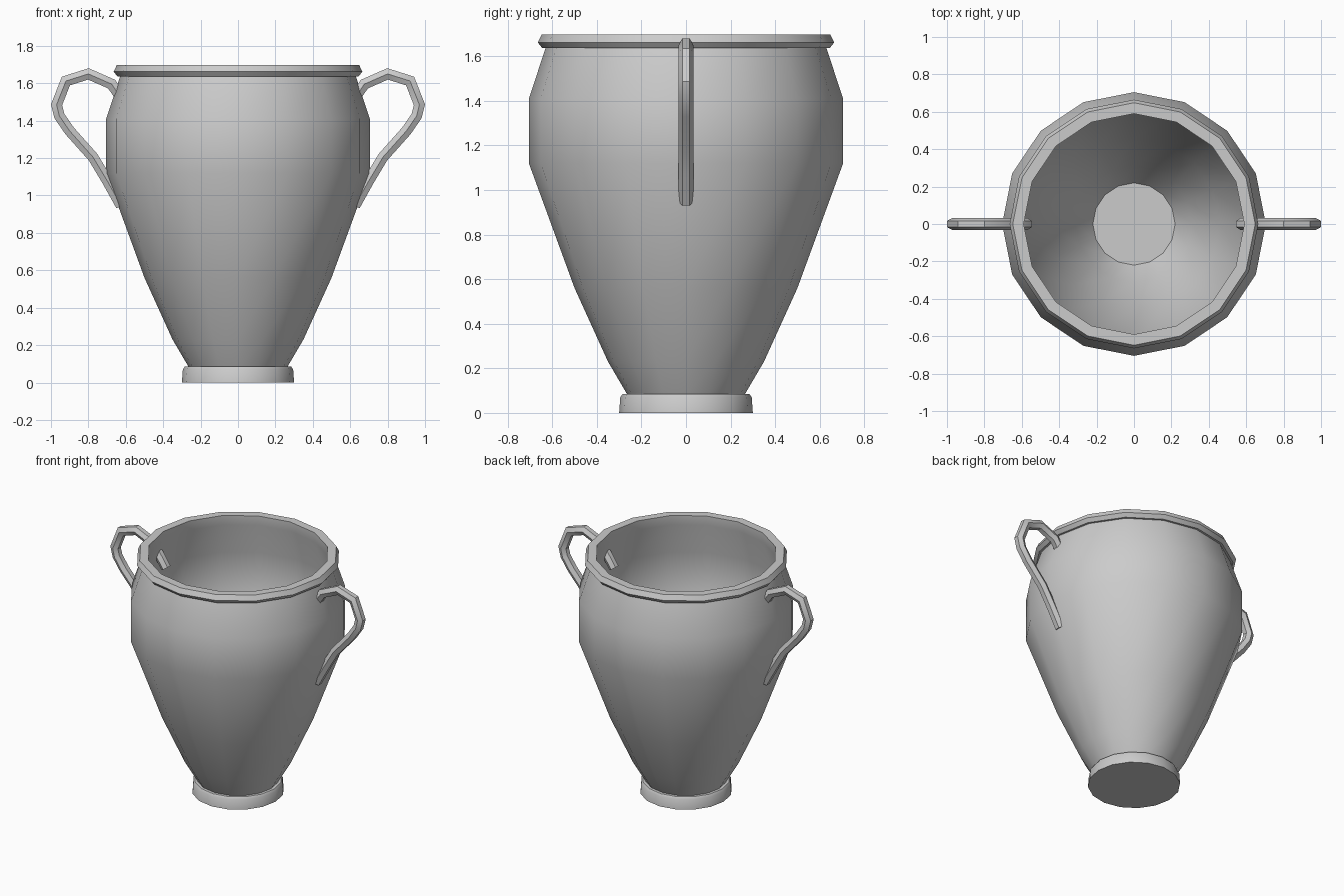
import bpy, bmesh, math
from mathutils import Vector

if "Cube" in bpy.data.objects:
    bpy.data.objects.remove(bpy.data.objects["Cube"])

SIDES = 16


def finish(name, bm, angle=35):
    bmesh.ops.recalc_face_normals(bm, faces=bm.faces)
    me = bpy.data.meshes.new(name)
    bm.to_mesh(me)
    bm.free()
    ob = bpy.data.objects.new(name, me)
    bpy.context.collection.objects.link(ob)
    bpy.ops.object.select_all(action='DESELECT')
    ob.select_set(True)
    bpy.context.view_layer.objects.active = ob
    bpy.ops.object.shade_smooth_by_angle(angle=math.radians(angle))
    return ob


def skin(bm, rings):
    # bridge consecutive closed rings and cap both ends
    loops = [[bm.verts.new(p) for p in ring] for ring in rings]
    n = len(loops[0])
    for a, b in zip(loops, loops[1:]):
        for i in range(n):
            j = (i + 1) % n
            bm.faces.new((a[i], a[j], b[j], b[i]))
    bm.faces.new(loops[0])
    bm.faces.new(loops[-1])


def circle(r, z):
    return [(r * math.cos(math.tau * i / SIDES), r * math.sin(math.tau * i / SIDES), z)
            for i in range(SIDES)]


# vase body: foot, outer wall, rim, inner wall and floor
profile = [(0.30, 0), (0.295, 0.07), (0.285, 0.085), (0.265, 0.085),
           (0.35, 0.23), (0.50, 0.56), (0.705, 1.12), (0.705, 1.41),
           (0.63, 1.637), (0.645, 1.637), (0.665, 1.662), (0.648, 1.697),
           (0.59, 1.697), (0.592, 1.63), (0.665, 1.40), (0.665, 1.13),
           (0.46, 0.57), (0.31, 0.24), (0.22, 0.11)]
bm = bmesh.new()
skin(bm, [circle(r, z) for r, z in profile])
finish("vase_body", bm)

# handle: hexagonal section swept along a looped path, mirrored across x
path = [Vector((x, 0, z)) for x, z in
        [(0.57, 1.44), (0.675, 1.595), (0.80, 1.65), (0.92, 1.612), (0.97, 1.485),
         (0.955, 1.425), (0.90, 1.345), (0.775, 1.205), (0.70, 1.08), (0.625, 0.945)]]
rings = []
for k, p in enumerate(path):
    t_in = (p - path[max(k - 1, 0)]).normalized()
    t_out = (path[min(k + 1, len(path) - 1)] - p).normalized()
    t = (t_in + t_out).normalized()
    side = Vector((-t.z, 0, t.x))
    miter = 1 / max(0.7, t.dot(t_out if k < len(path) - 1 else t_in))
    rings.append([p + Vector((0, 0.033 * math.cos(a), 0)) + side * 0.033 * miter * math.sin(a)
                  for a in (math.tau * i / 6 for i in range(6))])
bm = bmesh.new()
skin(bm, rings)
handles = finish("handles", bm)
mirror = handles.modifiers.new("mirror", 'MIRROR')
mirror.use_axis[0] = True
